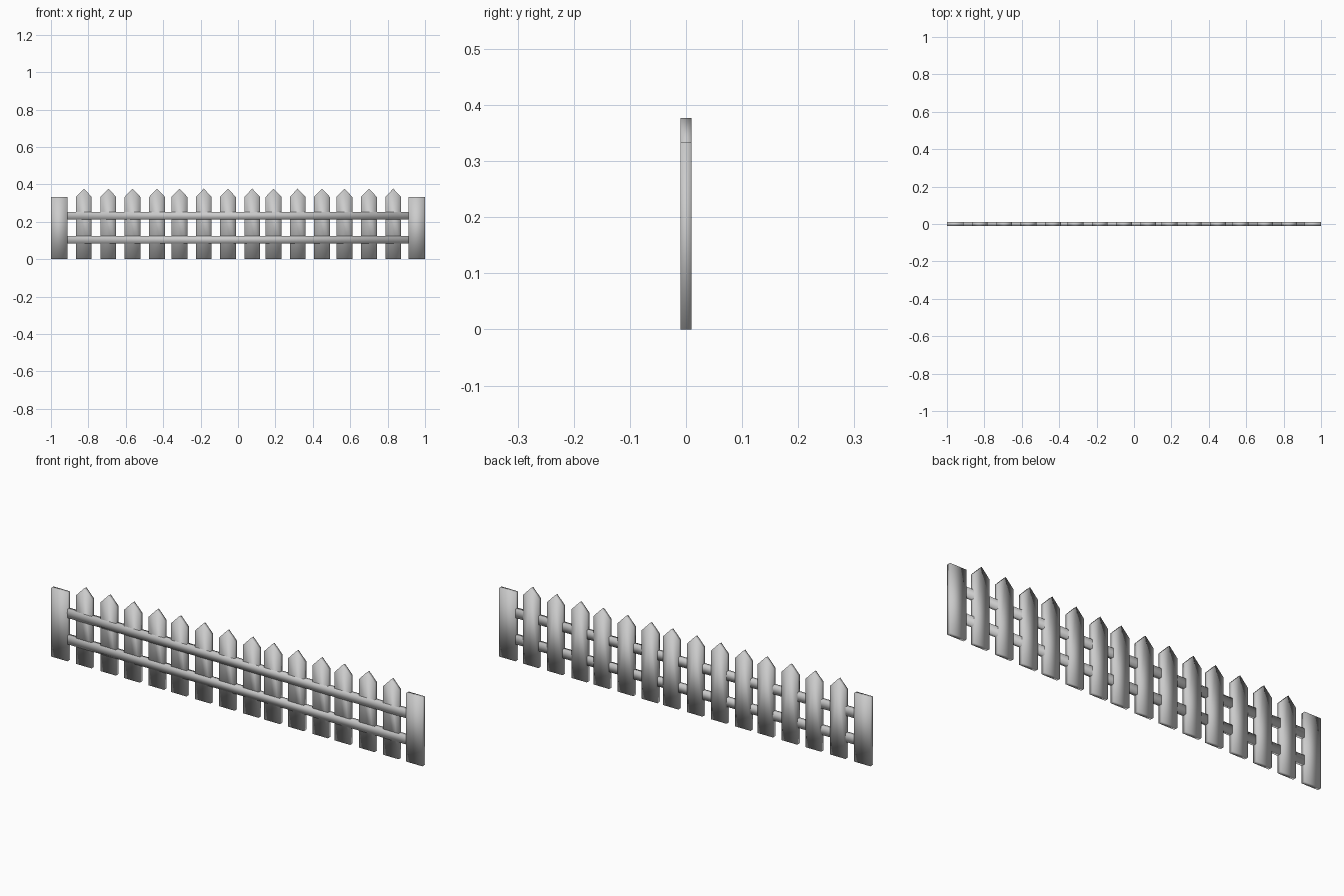
import bpy

if "Cube" in bpy.data.objects:
    bpy.data.objects.remove(bpy.data.objects["Cube"])

def prism(name, outline, y0, y1):
    """Extrude an x-z outline through the fence thickness, with soft shading."""
    n = len(outline)
    verts = [(x, y0, z) for x, z in outline] + [(x, y1, z) for x, z in outline]
    faces = [tuple(range(n)), tuple(reversed(range(n, 2 * n)))]
    faces += [(i, i + n, (i + 1) % n + n, (i + 1) % n) for i in range(n)]
    mesh = bpy.data.meshes.new(name)
    mesh.from_pydata(verts, [], faces)
    mesh.shade_smooth()
    obj = bpy.data.objects.new(name, mesh)
    bpy.context.collection.objects.link(obj)
    return obj

def rect(x0, x1, z0, z1):
    return [(x0, z0), (x1, z0), (x1, z1), (x0, z1)]

T = 0.01        # half thickness of the fence
GAP = 0.0003    # keeps rail and picket faces from coinciding

# Flat-topped end posts
prism("left_post", rect(-1.0, -0.912, 0, 0.333), -T, T)
prism("right_post", rect(0.912, 1.0, 0, 0.333), -T, T)

# Pointed pickets, slightly unevenly spaced
centres = [-0.824, -0.693, -0.564, -0.433, -0.313, -0.183, -0.054,
           0.076, 0.190, 0.319, 0.449, 0.569, 0.700, 0.830]
W = 0.042
for i, c in enumerate(centres):
    prism(f"picket_{i + 1}",
          [(c - W, 0), (c + W, 0), (c + W, 0.333), (c, 0.377), (c - W, 0.333)],
          -T + GAP, T)

# Two horizontal rails, flush with the front
for name, z in (("lower_rail", 0.104), ("upper_rail", 0.232)):
    prism(name, rect(-0.914, 0.914, z - 0.021, z + 0.021), -T, T - GAP)
